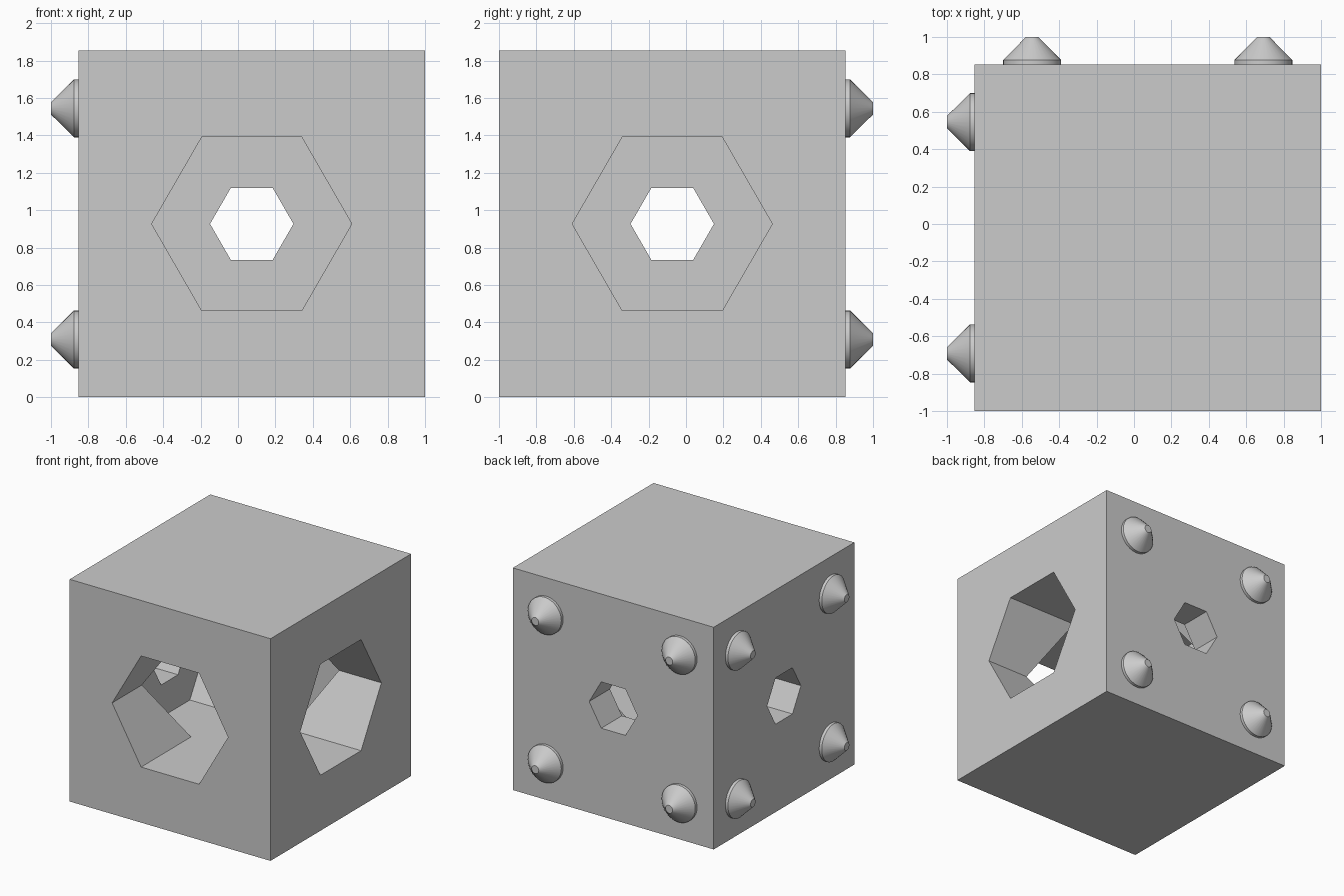
import bpy, bmesh
from math import cos, sin, tau
from mathutils import Matrix, Vector

if "Cube" in bpy.data.objects:
    bpy.data.objects.remove(bpy.data.objects["Cube"], do_unlink=True)

SIDE = 1.853              # edge of the block
MID = 1 - SIDE / 2        # x of the block centre (y is its negative)
CZ = SIDE / 2             # height of the centre
BACK = SIDE - 1           # plane that carries the studs
FLOOR = 0.58              # depth reached by the wide hexagonal sockets

# Reflection that carries front/back features to the two other sides
SWAP = Matrix(((0, -1, 0, 0), (-1, 0, 0, 0), (0, 0, 1, 0), (0, 0, 0, 1)))

grey = bpy.data.materials.new("light grey")
grey.use_nodes = True
grey.diffuse_color = (0.6, 0.6, 0.6, 1)
grey.node_tree.nodes["Principled BSDF"].inputs["Base Color"].default_value = (0.6, 0.6, 0.6, 1)


def add_object(name, bm):
    bmesh.ops.recalc_face_normals(bm, faces=bm.faces)
    mesh = bpy.data.meshes.new(name)
    bm.to_mesh(mesh)
    bm.free()
    obj = bpy.data.objects.new(name, mesh)
    mesh.materials.append(grey)
    bpy.context.scene.collection.objects.link(obj)
    return obj


def lathe(name, profile, centre, sides, swapped):
    """Stack of rings (radius, y) around an axis parallel to y, capped."""
    bm = bmesh.new()
    x, z = centre
    rings = [[bm.verts.new((x + r * cos(tau * k / sides), y, z + r * sin(tau * k / sides)))
              for k in range(sides)] for r, y in profile]
    bm.faces.new(rings[0])
    bm.faces.new(rings[-1])
    for a, b in zip(rings, rings[1:]):
        for k in range(sides):
            n = (k + 1) % sides
            bm.faces.new((a[k], a[n], b[n], b[k]))
    if swapped:
        bm.transform(SWAP)
    return add_object(name, bm)


def select_only(obj):
    bpy.ops.object.select_all(action='DESELECT')
    obj.select_set(True)
    bpy.context.view_layer.objects.active = obj


# Block
bm = bmesh.new()
bmesh.ops.create_cube(bm, size=SIDE)
bmesh.ops.translate(bm, verts=bm.verts, vec=Vector((MID, -MID, CZ)))
block = add_object("block", bm)

# Wide hexagonal sockets with narrow holes running out of the far side
for swapped in (False, True):
    for radius, start, end in ((0.535, -1.2, FLOOR), (0.223, 0, 1.2)):
        cutter = lathe("hex_cutter", [(radius, start), (radius, end)], (MID, CZ), 6, swapped)
        cutter.hide_render = True
        cut = block.modifiers.new("hex_cut", 'BOOLEAN')
        cut.operation = 'DIFFERENCE'
        cut.solver = 'EXACT'
        cut.object = cutter
        select_only(block)
        bpy.ops.object.modifier_apply(modifier=cut.name)
        bpy.data.objects.remove(cutter, do_unlink=True)

# Conical studs, four on each of the two far sides
stud_profile = [(0.155, BACK - 0.01), (0.155, BACK + 0.024), (0.033, 1.0)]
for swapped, side in ((False, "back"), (True, "right")):
    for dx in (-0.618, 0.618):
        for dz, level in ((-0.618, "lower"), (0.618, "upper")):
            stud = lathe(f"{side}_{level}_stud", stud_profile, (MID + dx, CZ + dz), 32, swapped)
            select_only(stud)
            bpy.ops.object.shade_smooth_by_angle()
